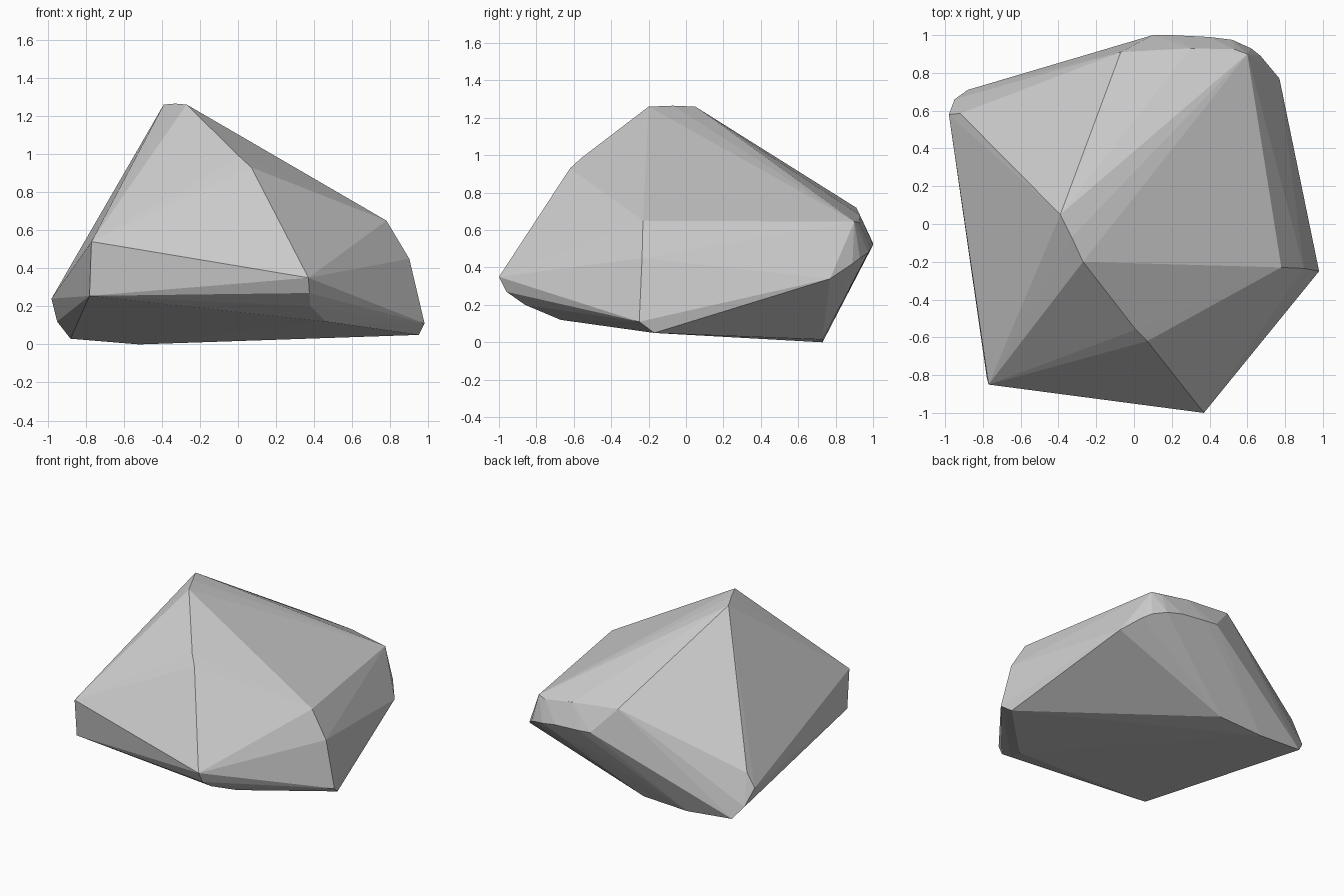
import bpy, bmesh

if "Cube" in bpy.data.objects:
    bpy.data.objects.remove(bpy.data.objects["Cube"])

# Corner points of the boulder, grouped by region
peak = [(-.39, .05, 1.26), (-.33, -.07, 1.265), (-.27, -.20, 1.26),
        (.01, -.56, .985), (.07, -.62, .93)]
front_left = [(-.77, -.85, .54), (-.78, -.81, .255)]
front_tip = [(.37, -1.0, .35), (.375, -.96, .27), (.38, -.86, .20), (.46, -.67, .12)]
right_edge = [(.78, -.23, .65), (.90, -.235, .45), (.98, -.25, .11), (.95, -.17, .05)]
left_tip = [(-.98, .58, .24), (-.92, .585, .34), (-.95, .66, .12), (-.88, .71, .03)]
base = [(-.52, .73, 0), (-.16, .73, .015)]
back_ridge = [(-.07, .91, .72), (.08, .92, .70), (.30, .93, .68), (.53, .925, .64), (.60, .90, .645)]
back_rim = [(.10, 1.0, .53), (.20, 1.0, .52), (.40, .99, .505), (.52, .975, .48),
            (.62, .93, .45), (.67, .89, .42), (.77, .77, .34)]

# Boulder: convex faceted solid wrapped around the corners
bm = bmesh.new()
for group in (peak, front_left, front_tip, right_edge, left_tip, base, back_ridge, back_rim):
    for p in group:
        bm.verts.new(p)
res = bmesh.ops.convex_hull(bm, input=bm.verts[:])
loose = [v for v in bm.verts if not v.link_faces]
bmesh.ops.delete(bm, geom=loose, context='VERTS')
bmesh.ops.recalc_face_normals(bm, faces=bm.faces[:])

mesh = bpy.data.meshes.new("boulder")
bm.to_mesh(mesh)
bm.free()
boulder = bpy.data.objects.new("boulder", mesh)
bpy.context.collection.objects.link(boulder)
